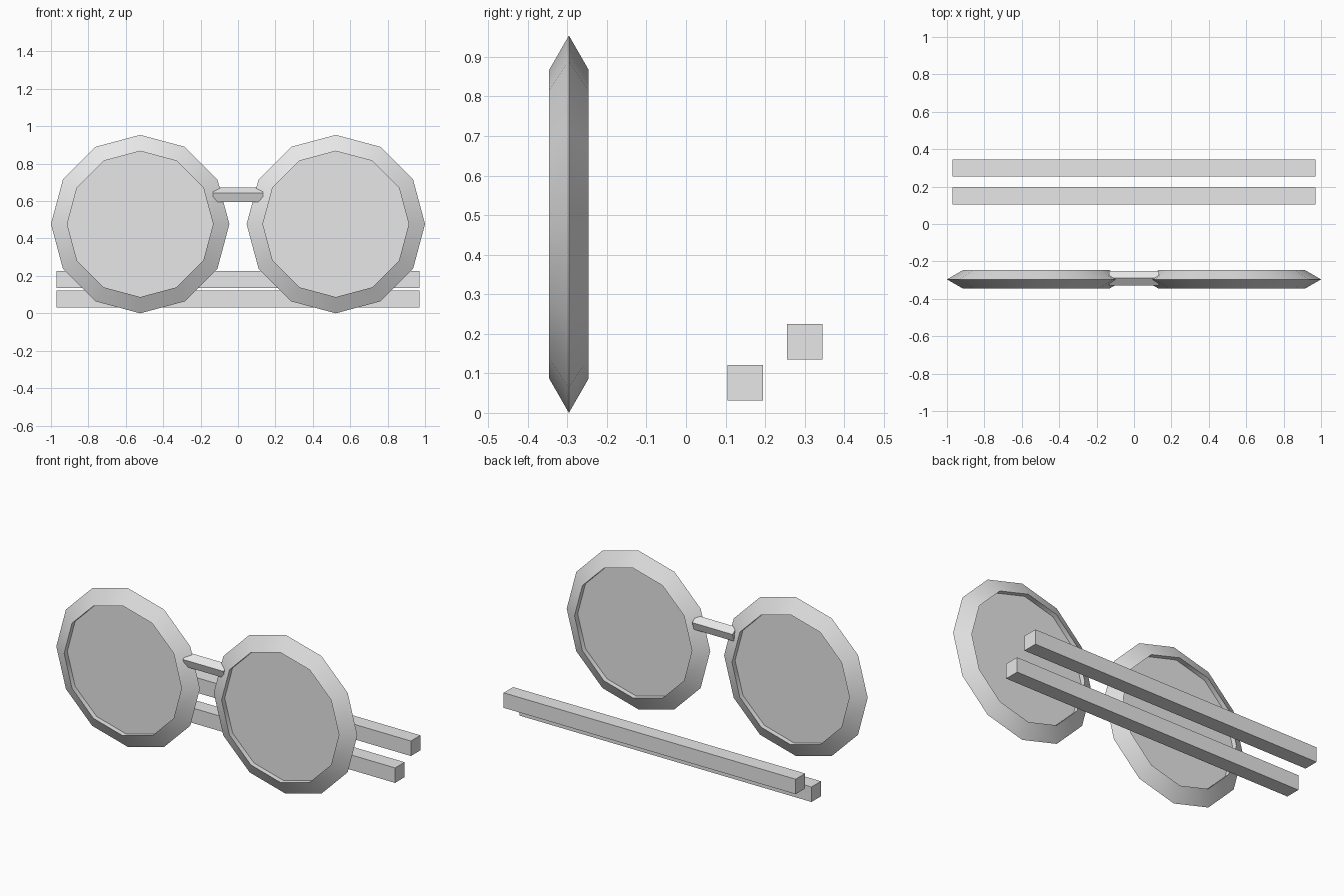
import bpy, bmesh, math
from mathutils import Matrix

if "Cube" in bpy.data.objects:
    bpy.data.objects.remove(bpy.data.objects["Cube"])

grey = bpy.data.materials.new("plain grey")
grey.diffuse_color = (0.8, 0.8, 0.8, 1)
grey.use_nodes = True
grey.node_tree.nodes["Principled BSDF"].inputs["Base Color"].default_value = grey.diffuse_color

RIM_Y, RIM_Z, RIM_X = -0.296, 0.477, 0.523


def finish(name, bm, smooth=False):
    bmesh.ops.recalc_face_normals(bm, faces=bm.faces)
    mesh = bpy.data.meshes.new(name)
    bm.to_mesh(mesh)
    bm.free()
    mesh.materials.append(grey)
    obj = bpy.data.objects.new(name, mesh)
    bpy.context.collection.objects.link(obj)
    if smooth:
        bpy.ops.object.select_all(action='DESELECT')
        obj.select_set(True)
        bpy.context.view_layer.objects.active = obj
        bpy.ops.object.shade_smooth_by_angle(angle=math.radians(40))
    return obj


def rim(name, x, sides=12):
    # triangular section swept around the y axis: sharp outer edge, straight inner wall
    section = [(0.39, -0.05), (0.477, 0.0), (0.39, 0.05)]
    bm = bmesh.new()
    rings = []
    for i in range(sides):
        a = 2 * math.pi * i / sides
        rings.append([bm.verts.new((x + r * math.cos(a), RIM_Y + y, RIM_Z + r * math.sin(a)))
                      for r, y in section])
    for i in range(sides):
        p, q = rings[i], rings[(i + 1) % sides]
        for j in range(3):
            k = (j + 1) % 3
            bm.faces.new((p[j], p[k], q[k], q[j]))
    finish(name, bm, True)


def prism(name, sides, radius, depth, matrix):
    bm = bmesh.new()
    bmesh.ops.create_cone(bm, cap_ends=True, segments=sides, radius1=radius,
                          radius2=radius, depth=depth, matrix=matrix)
    finish(name, bm)


def box(name, size, centre):
    bm = bmesh.new()
    bmesh.ops.create_cube(bm, size=1, matrix=Matrix.Translation(centre) @ Matrix.Diagonal((*size, 1)))
    finish(name, bm)


# rims with recessed lenses
for side, s in (("left", -1), ("right", 1)):
    rim(side + "_rim", s * RIM_X)
    prism(side + "_lens", 12, 0.39, 0.04,
          Matrix.Translation((s * RIM_X, RIM_Y, RIM_Z)) @ Matrix.Rotation(math.pi / 2, 4, 'X'))

# five-sided nose bridge with one ridge on top
bm = bmesh.new()
ends = []
for x in (-0.134, 0.134):
    ends.append([bm.verts.new((x, -0.29 + 0.042 * math.cos(a), 0.63 + 0.042 * math.sin(a)))
                 for a in (math.pi / 2 + 2 * math.pi * i / 5 for i in range(5))])
    bm.faces.new(ends[-1])
for i in range(5):
    j = (i + 1) % 5
    bm.faces.new((ends[0][i], ends[0][j], ends[1][j], ends[1][i]))
finish("bridge", bm)

# folded temple arms
box("lower_arm", (1.94, 0.09, 0.09), (0, 0.15, 0.076))
box("upper_arm", (1.94, 0.09, 0.09), (0, 0.30, 0.18))
